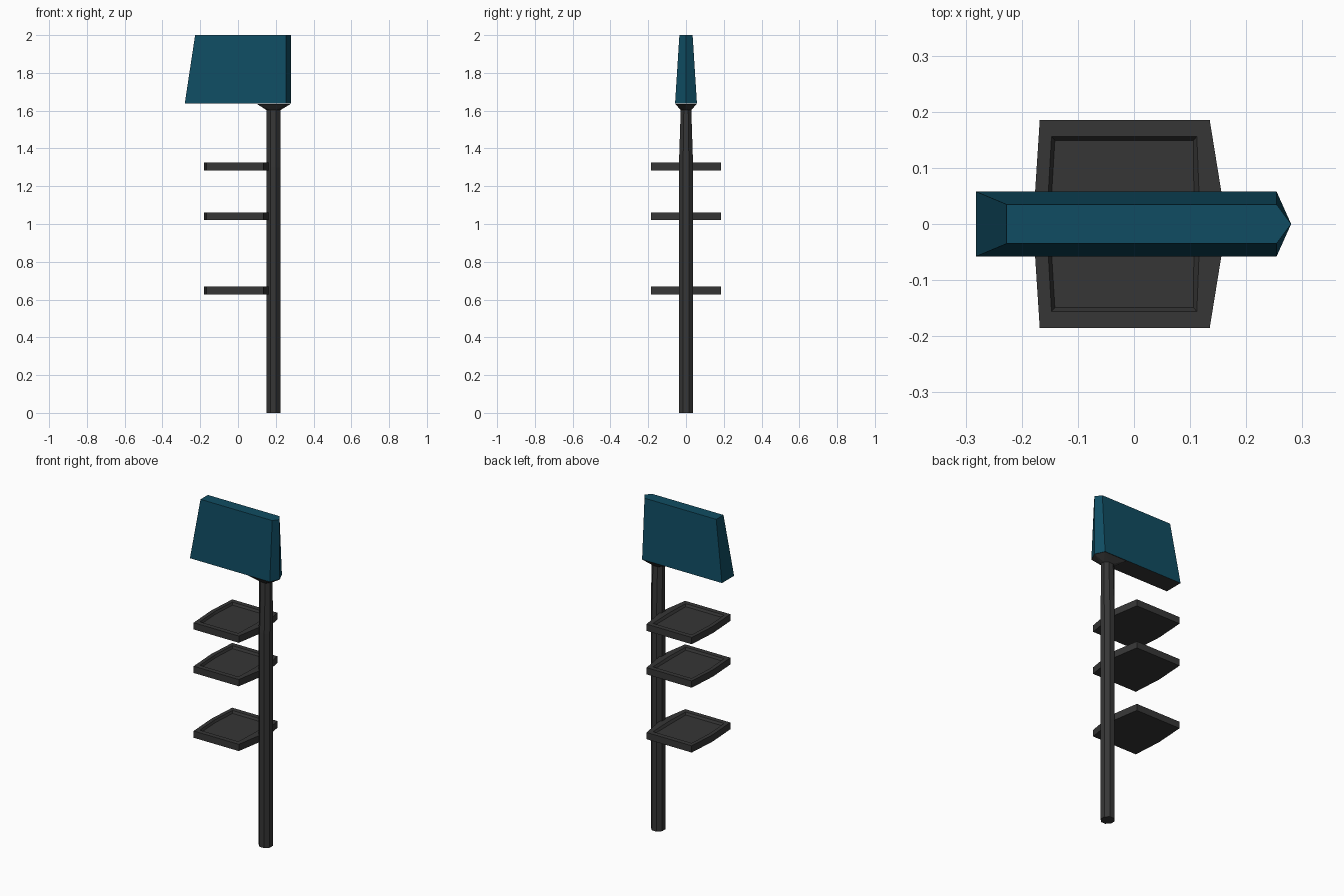
import bpy, bmesh, math

if "Cube" in bpy.data.objects:
    bpy.data.objects.remove(bpy.data.objects["Cube"])

def material(name, col):
    m = bpy.data.materials.new(name)
    m.diffuse_color = (*col, 1)
    m.use_nodes = True
    m.node_tree.nodes["Principled BSDF"].inputs["Base Color"].default_value = m.diffuse_color
    return m

charcoal = material("charcoal", (0.037, 0.037, 0.037))
teal = material("deep teal", (0.005, 0.073, 0.122))

def finish(bm, name, mats):
    bmesh.ops.recalc_face_normals(bm, faces=bm.faces[:])
    me = bpy.data.meshes.new(name)
    bm.to_mesh(me)
    bm.free()
    for m in mats:
        me.materials.append(m)
    ob = bpy.data.objects.new(name, me)
    bpy.context.collection.objects.link(ob)
    return ob

def loft(rings, caps=True):
    """Skin a stack of equal-length point loops."""
    bm = bmesh.new()
    vs = [[bm.verts.new(p) for p in r] for r in rings]
    n = len(rings[0])
    for a, b in zip(vs, vs[1:]):
        for i in range(n):
            j = (i + 1) % n
            bm.faces.new((a[i], a[j], b[j], b[i]))
    if caps:
        bm.faces.new(vs[0])
        bm.faces.new(vs[-1])
    return bm

# Pole: eight sides, narrowing sideways toward the top
PX, SIDES = 0.187, 8
def pole_ring(z, ry):
    angs = [(i + 0.5) * 2 * math.pi / SIDES for i in range(SIDES)]
    k = 1 / math.cos(math.pi / SIDES)
    return [(PX + 0.037 * k * math.cos(a), ry * k * math.sin(a), z) for a in angs]

finish(loft([pole_ring(0, 0.038), pole_ring(1.3, 0.038), pole_ring(1.605, 0.028)]),
       "pole", [charcoal])

# Flared collar between pole and sign
bm = bmesh.new()
top = [(0.10, -0.055), (0.254, -0.057), (0.28, 0), (0.254, 0.057), (0.10, 0.055)]
for p in pole_ring(1.603, 0.028) + [(x, y, 1.636) for x, y in top]:
    bm.verts.new(p)
bmesh.ops.convex_hull(bm, input=bm.verts[:])
bmesh.ops.dissolve_limit(bm, angle_limit=0.02, verts=bm.verts[:], edges=bm.edges[:])
finish(bm, "collar", [charcoal])

# Sign head: tapered wedge with a pointed edge and dark underside
def head_ring(z, left, w):
    return [(left, -w, z), (0.254, -w, z), (0.28, 0, z), (0.254, w, z), (left, w, z)]

bm = loft([head_ring(1.637, -0.282, 0.058), head_ring(2.0, -0.227, 0.035)])
bmesh.ops.recalc_face_normals(bm, faces=bm.faces[:])
for f in bm.faces:
    f.material_index = 1 if f.normal.z < -0.9 else 0
finish(bm, "sign_head", [teal, charcoal])

# Trays: bowed outline with a raised rim around a shallow recess
def tray_ring(z, xl, xl_mid, xr, xr_mid, w):
    return [(xl, -w, z), (xr, -w, z), (xr_mid, 0, z), (xr, w, z), (xl, w, z), (xl_mid, 0, z)]

OUTER = (-0.168, -0.180, 0.135, 0.165, 0.185)
FLOOR = (-0.141, -0.150, 0.106, 0.107, 0.149)
for i, z in enumerate((0.627, 1.020, 1.284)):
    h = z + 0.041
    lip = (-0.147, -0.156, 0.112, 0.118, 0.156)
    finish(loft([tray_ring(z, *OUTER), tray_ring(h, *OUTER),
                 tray_ring(h, *lip), tray_ring(h - 0.014, *FLOOR)]),
           f"tray_{i + 1}", [charcoal])
